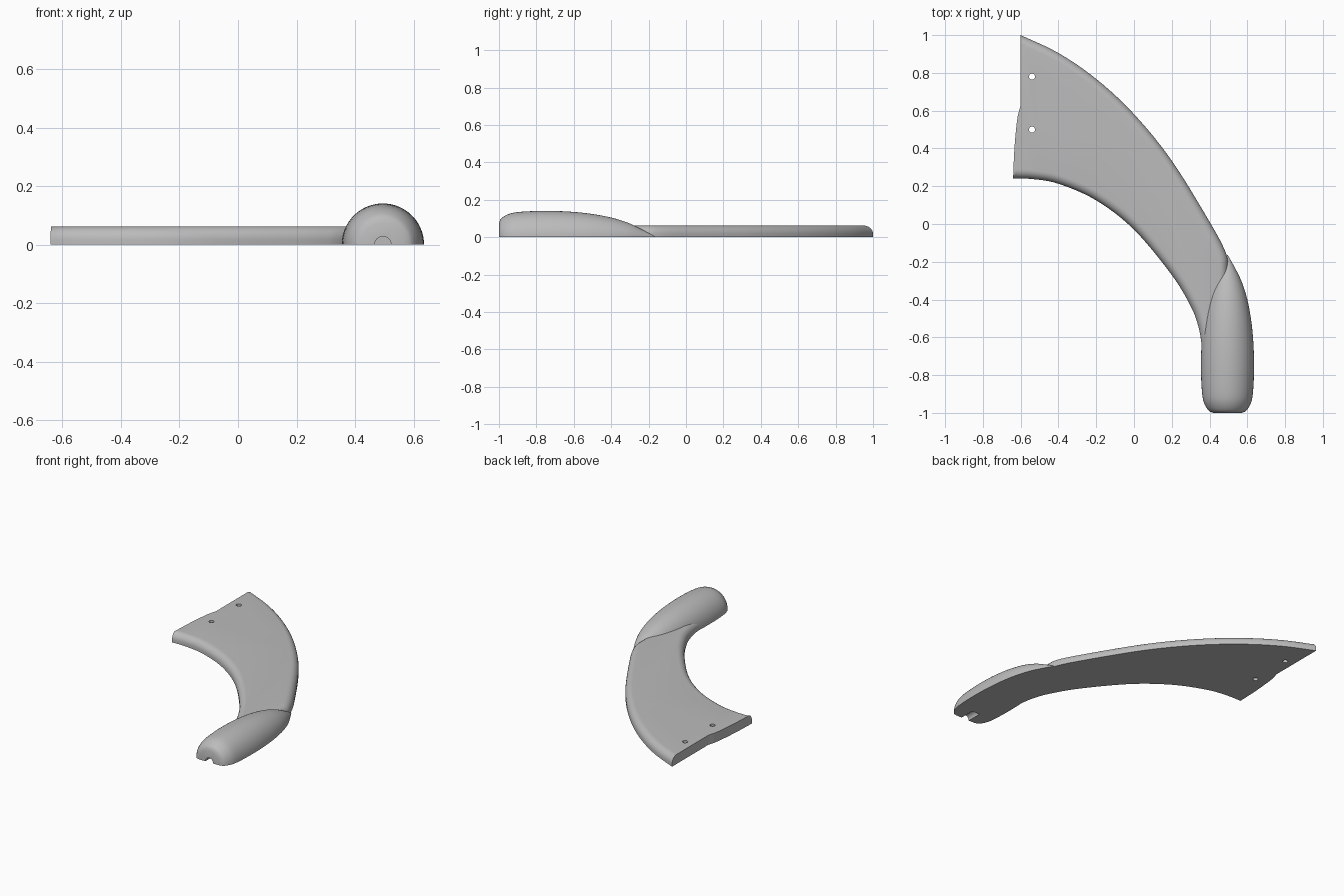
import bpy, bmesh, math
from mathutils import Vector

old = bpy.data.objects.get("Cube")
if old:
    bpy.data.objects.remove(old, do_unlink=True)

grey = bpy.data.materials.new("plain grey")
grey.use_nodes = True
grey.diffuse_color = (0.5, 0.5, 0.5, 1)
grey.node_tree.nodes["Principled BSDF"].inputs["Base Color"].default_value = (0.5, 0.5, 0.5, 1)

THICK = 0.062   # blade thickness
AXIS = 0.495    # x of the handle axis


def spline(points, steps=6):
    """Smooth curve through 2D points (Catmull-Rom)."""
    p = [Vector(q) for q in points]
    p = [2 * p[0] - p[1]] + p + [2 * p[-1] - p[-2]]
    out = []
    for a, b, c, d in zip(p, p[1:], p[2:], p[3:]):
        for i in range(steps):
            t = i / steps
            out.append(0.5 * (2 * b + (c - a) * t + (2 * a - 5 * b + 4 * c - d) * t**2
                              + (3 * b - a - 3 * c + d) * t**3))
    return out + [p[-2]]


def make_object(name, bm):
    bmesh.ops.recalc_face_normals(bm, faces=bm.faces)
    mesh = bpy.data.meshes.new(name)
    bm.to_mesh(mesh)
    bm.free()
    mesh.materials.append(grey)
    ob = bpy.data.objects.new(name, mesh)
    bpy.context.collection.objects.link(ob)
    return ob


def activate(ob):
    bpy.ops.object.select_all(action='DESELECT')
    ob.select_set(True)
    bpy.context.view_layer.objects.active = ob


def drill(ob, location, radius, depth, rotation=(0, 0, 0)):
    """Cut a round hole and discard the cutter."""
    bpy.ops.mesh.primitive_cylinder_add(vertices=32, radius=radius, depth=depth,
                                        location=location, rotation=rotation)
    cutter = bpy.context.object
    cutter.hide_render = True
    cutter.data.materials.append(grey)
    mod = ob.modifiers.new("hole", 'BOOLEAN')
    mod.operation = 'DIFFERENCE'
    mod.solver = 'EXACT'
    mod.object = cutter
    activate(ob)
    bpy.ops.object.modifier_apply(modifier=mod.name)
    bpy.data.objects.remove(cutter, do_unlink=True)


# Blade: curved outline, extruded, with rounded upper edges on both long sides
outer = spline([(-0.6, 1), (-0.4, 0.905), (-0.2, 0.768), (0, 0.582), (0.2, 0.335),
                (0.4, 0.012), (0.485, -0.15), (0.497, -0.24), (0.49, -0.4), (0.485, -0.72)])
inner = spline([(0.362, -0.72), (0.358, -0.64), (0.34, -0.54), (0.3, -0.435), (0.2, -0.27),
                (0, -0.03), (-0.2, 0.125), (-0.4, 0.213), (-0.54, 0.238), (-0.64, 0.24)])
butt = spline([(-0.64, 0.24), (-0.633, 0.4), (-0.618, 0.555), (-0.6, 0.63)])[1:]
outline = outer + inner + butt

bm = bmesh.new()
low = [bm.verts.new((p.x, p.y, 0)) for p in outline]
high = [bm.verts.new((p.x, p.y, THICK)) for p in outline]
bm.faces.new(low)
bm.faces.new(high)
for i in range(len(outline)):
    j = (i + 1) % len(outline)
    bm.faces.new((low[i], low[j], high[j], high[i]))
bmesh.ops.recalc_face_normals(bm, faces=bm.faces)
round_edges = []
for side in (high[:len(outer)], high[len(outer):len(outer) + len(inner)]):
    round_edges += [bm.edges.get(pair) for pair in zip(side, side[1:])]
bmesh.ops.bevel(bm, geom=round_edges, offset=0.045, offset_type='OFFSET', segments=7,
                profile=0.5, affect='EDGES', clamp_overlap=False)
blade = make_object("blade", bm)

# Screw holes near the butt end
for y in (0.78, 0.5):
    drill(blade, (-0.54, y, 0), 0.016, 0.4)

# Handle: half of a turned grip lying flat on its cut face
profile = spline([(-1, 0.075), (-0.988, 0.1), (-0.95, 0.123), (-0.9, 0.134), (-0.8, 0.14),
                  (-0.7, 0.14), (-0.6, 0.135), (-0.5, 0.124), (-0.4, 0.105), (-0.33, 0.084),
                  (-0.28, 0.064), (-0.22, 0.033), (-0.163, 0.001)], 4)
SEG = 32
bm = bmesh.new()
rings = []
for y, r in profile:
    angles = [math.pi * k / SEG for k in range(SEG + 1)]
    rings.append([bm.verts.new((AXIS + r * math.cos(a), y, r * math.sin(a))) for a in angles])
for a, b in zip(rings, rings[1:]):
    for k in range(SEG + 1):
        n = (k + 1) % (SEG + 1)
        bm.faces.new((a[k], a[n], b[n], b[k]))
bm.faces.new(rings[0])
bm.faces.new(rings[-1])
handle = make_object("handle", bm)

# Round-topped notch under the handle's front
drill(handle, (AXIS, -1, 0), 0.028, 0.2, (math.pi / 2, 0, 0))

for ob in (blade, handle):
    activate(ob)
    bpy.ops.object.shade_smooth_by_angle(angle=math.radians(35))
